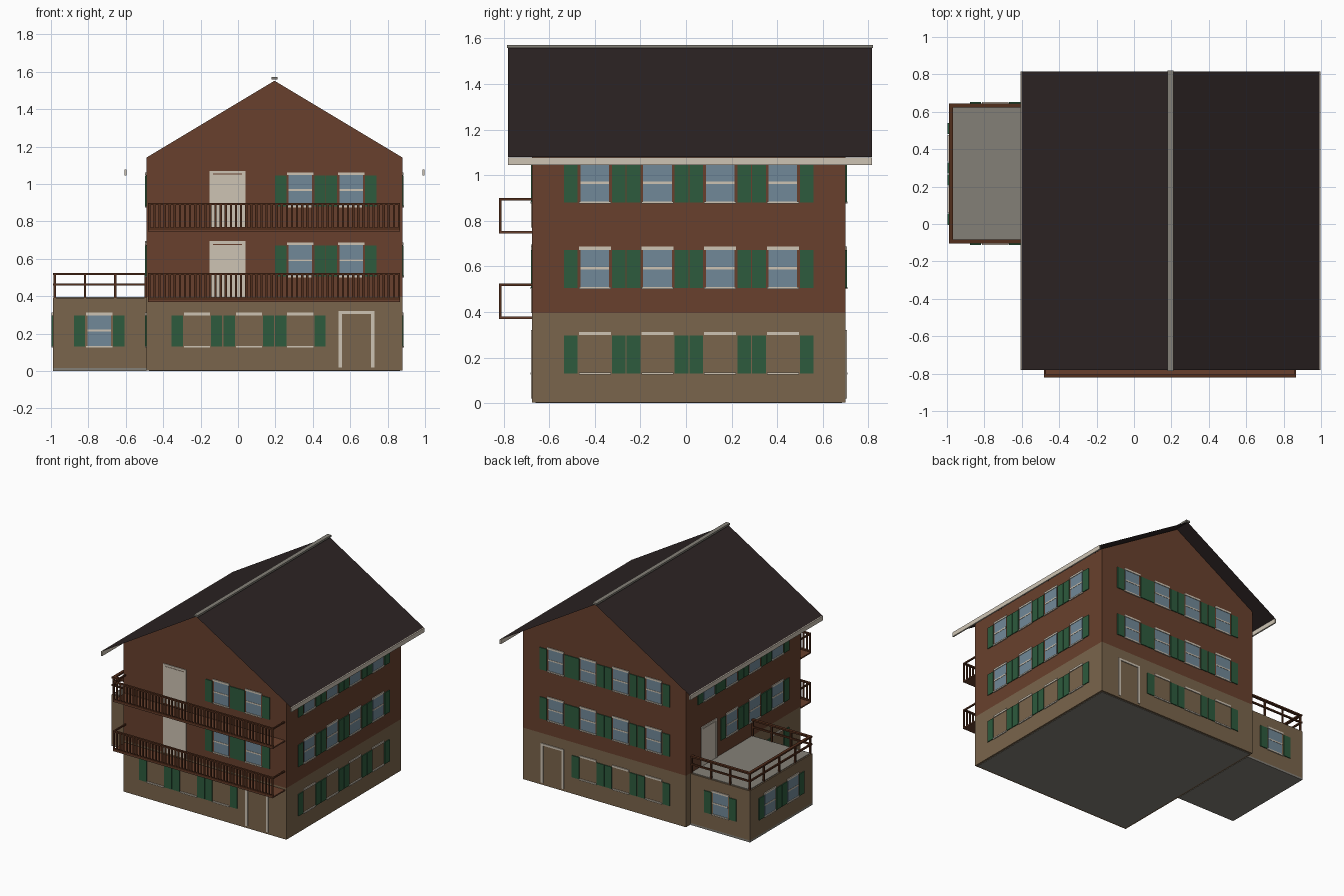
import bpy, bmesh
from mathutils import Vector

if "Cube" in bpy.data.objects:
    bpy.data.objects.remove(bpy.data.objects["Cube"], do_unlink=True)


def material(name, *rgb):
    lin = [((c / 255 + 0.055) / 1.055) ** 2.4 for c in rgb] + [1]
    m = bpy.data.materials.new(name)
    m.use_nodes = True
    m.diffuse_color = lin
    bsdf = m.node_tree.nodes["Principled BSDF"]
    bsdf.inputs["Base Color"].default_value = lin
    bsdf.inputs["Roughness"].default_value = 0.9
    return m


wood = material("timber brown", 104, 64, 45)
stone = material("tan plaster", 122, 101, 76)
green = material("shutter green", 45, 91, 61)
glass = material("window blue", 113, 137, 152)
cream = material("cream trim", 206, 196, 180)
dark = material("roof dark brown", 45, 36, 36)
grey = material("concrete grey", 132, 128, 119)
rail = material("railing brown", 82, 46, 28)

X0, X1, Y0, Y1 = -0.49, 0.88, -0.675, 0.70   # main walls
AX, AY0, AY1 = -0.99, -0.105, 0.645          # annex
BASE, RIDGE_X, RIDGE_Z, SLOPE = 0.395, 0.195, 1.558, 0.6
parts = {}


def box(part, mat, lo, hi):
    """Queue a box; boxes of the same part become one object."""
    parts.setdefault(part, (mat, []))[1].append((Vector(lo), Vector(hi)))


def build_boxes():
    for name, (mat, boxes) in parts.items():
        bm = bmesh.new()
        for lo, hi in boxes:
            cube = bmesh.ops.create_cube(bm, size=1)
            size, mid = hi - lo, (hi + lo) / 2
            for v in cube["verts"]:
                v.co = Vector(a * b for a, b in zip(v.co, size)) + mid
        finish(name, bm, mat)


def finish(name, bm, mat):
    mesh = bpy.data.meshes.new(name)
    bm.to_mesh(mesh)
    bm.free()
    mesh.materials.append(mat)
    obj = bpy.data.objects.new(name, mesh)
    bpy.context.collection.objects.link(obj)


# Each wall: axis of its normal, position, outward sign
WALLS = {"front": (1, Y0, -1), "back": (1, Y1, 1), "left": (0, X1, 1), "right": (0, X0, -1),
         "annex_front": (1, AY0, -1), "annex_back": (1, AY1, 1), "annex_side": (0, AX, -1)}


def plate(part, mat, wall, u0, u1, z0, z1, depth):
    axis, pos, sign = WALLS[wall]
    d0, d1 = sorted((pos - sign * 0.002, pos + sign * depth))
    if axis:
        box(part, mat, (u0, d0, z0), (u1, d1, z1))
    else:
        box(part, mat, (d0, u0, z0), (d1, u1, z1))


def window(wall, u, z, glazed=True):
    """Window with lintel, sill and a pair of shutters; z is the sill height."""
    if glazed:
        plate("window_glass", glass, wall, u - 0.063, u + 0.063, z, z + 0.17, 0.002)
        plate("window_bars", cream, wall, u - 0.063, u + 0.063, z + 0.082, z + 0.092, 0.004)
    plate("window_lintels", cream, wall, u - 0.07, u + 0.07, z + 0.168, z + 0.182, 0.006)
    plate("window_sills", cream, wall, u - 0.07, u + 0.07, z - 0.005, z + 0.005, 0.008)
    for s in (-1, 1):
        a, b = sorted((u + s * 0.075, u + s * 0.135))
        plate("shutters", green, wall, a, b, z, z + 0.166, 0.006)


def door(wall, u, z, panel=True):
    if panel:
        plate("door_panels", cream, wall, u - 0.08, u + 0.08, z, z + 0.28, 0.003)
    for s in (-1, 1):
        a, b = sorted((u + s * 0.078, u + s * 0.096))
        plate("door_frames", cream, wall, a, b, z, z + 0.285, 0.006)
    plate("door_frames", cream, wall, u - 0.096, u + 0.096, z + 0.285, z + 0.3, 0.006)


# Ground floor, annex and foundations
box("ground_floor", stone, (X0, Y0, 0.003), (X1, Y1, BASE))
box("foundation", grey, (X0 + 0.015, Y0 + 0.015, 0), (X1 - 0.015, Y1 - 0.015, 0.01))
box("annex", stone, (AX, AY0, 0.015), (X0, AY1, BASE - 0.004))
box("annex_foundation", grey, (AX, AY0, 0), (X0, AY1, 0.015))
box("terrace_floor", grey, (AX + 0.01, AY0 + 0.01, BASE - 0.006), (X0, AY1 - 0.01, BASE + 0.001))

# Timber upper storeys with gable ends
bm = bmesh.new()
top = RIDGE_Z - 0.006
profile = [(X0, BASE), (X1, BASE), (X1, top - SLOPE * (X1 - RIDGE_X)),
           (RIDGE_X, top), (X0, top - SLOPE * (RIDGE_X - X0))]
face = bm.faces.new([bm.verts.new((x, Y0, z)) for x, z in profile])
ext = bmesh.ops.extrude_face_region(bm, geom=[face])
bmesh.ops.translate(bm, vec=(0, Y1 - Y0, 0),
                    verts=[g for g in ext["geom"] if isinstance(g, bmesh.types.BMVert)])
bmesh.ops.recalc_face_normals(bm, faces=bm.faces)
finish("upper_storeys", bm, wood)

# Thin roof sheets, ridge cap and eave boards
RY0, RY1, HALF = -0.78, 0.815, 0.797
bm = bmesh.new()
rows = [[bm.verts.new((RIDGE_X + s * HALF, y, RIDGE_Z - abs(s) * SLOPE * HALF))
         for s in (-1, 0, 1)] for y in (RY0, RY1)]
for i in (0, 1):
    bm.faces.new((rows[0][i], rows[0][i + 1], rows[1][i + 1], rows[1][i]))
finish("roof", bm, dark)
box("ridge_cap", grey, (RIDGE_X - 0.016, RY0 - 0.005, RIDGE_Z), (RIDGE_X + 0.016, RY1 + 0.005, 1.572))
for s in (-1, 1):
    a, b = sorted((RIDGE_X + s * (HALF - 0.005), RIDGE_X + s * (HALF + 0.006)))
    box("eave_boards", cream, (a, RY0, 1.045), (b, RY1, 1.078))

# Windows and doors
FRONT = (-0.22, 0.058, 0.333, 0.605)
SIDE = (-0.40, -0.125, 0.15, 0.425)
GROUND, FLOORS = 0.13, (0.505, 0.88)
for u in FRONT[:3]:
    window("front", u, GROUND, False)
    window("back", u, GROUND, False)
for u in SIDE:
    window("left", u, GROUND, False)
window("right", SIDE[0], GROUND, False)
for z in FLOORS:
    for u in FRONT[2:]:
        window("front", u, z)
    for u in FRONT:
        window("back", u, z)
    for u in SIDE:
        window("left", u, z)
        if u != SIDE[3] or z == FLOORS[1]:
            window("right", u, z)
    door("front", -0.057, z - 0.11)
door("right", SIDE[3], BASE)
for wall in ("front", "back"):
    door(wall, 0.633, 0.02, False)
for wall in ("annex_front", "annex_back"):
    window(wall, -0.742, GROUND)
for u in (0.13, 0.405):
    window("annex_side", u, GROUND)

# Front balconies with balusters
BX0, BX1, BY = -0.48, 0.867, -0.82
for z in (0.37, 0.745):
    box("balcony_floors", wood, (BX0, BY, z), (BX1, Y0, z + 0.01))
    box("balcony_rails", rail, (BX0, BY, z + 0.143), (BX1, BY + 0.016, z + 0.154))
    box("balcony_rails", rail, (BX0, BY, z + 0.01), (BX1, BY + 0.01, z + 0.022))
    for x in (BX0, BX1 - 0.01):
        box("balcony_rails", rail, (x, BY, z + 0.143), (x + 0.01, Y0, z + 0.154))
        box("balcony_rails", rail, (x, BY, z), (x + 0.01, BY + 0.01, z + 0.15))
    count = 50
    for i in range(count):
        x = BX0 + (BX1 - BX0 - 0.012) * i / (count - 1)
        box("balcony_balusters", rail, (x, BY + 0.002, z + 0.01), (x + 0.012, BY + 0.008, z + 0.145))

# Terrace railing around three sides of the annex
T = 0.012
for z in (0.456, 0.513):
    w = T if z < 0.5 else 0.022
    box("terrace_rails", rail, (AX, AY0, z), (AX + w, AY1, z + T))
    for y in (AY0, AY1 - w):
        box("terrace_rails", rail, (AX, y, z), (X0, y + w, z + T))
for i in range(4):
    x = AX + 0.004 + 0.162 * i
    for y in (AY0 + 0.004, AY1 - 0.004 - T):
        box("terrace_posts", rail, (x, y, BASE - 0.006), (x + T, y + T, 0.515))
for i in range(1, 4):
    y = AY0 + (AY1 - AY0) * i / 4
    box("terrace_posts", rail, (AX + 0.004, y, BASE - 0.006), (AX + 0.004 + T, y + T, 0.515))

build_boxes()
